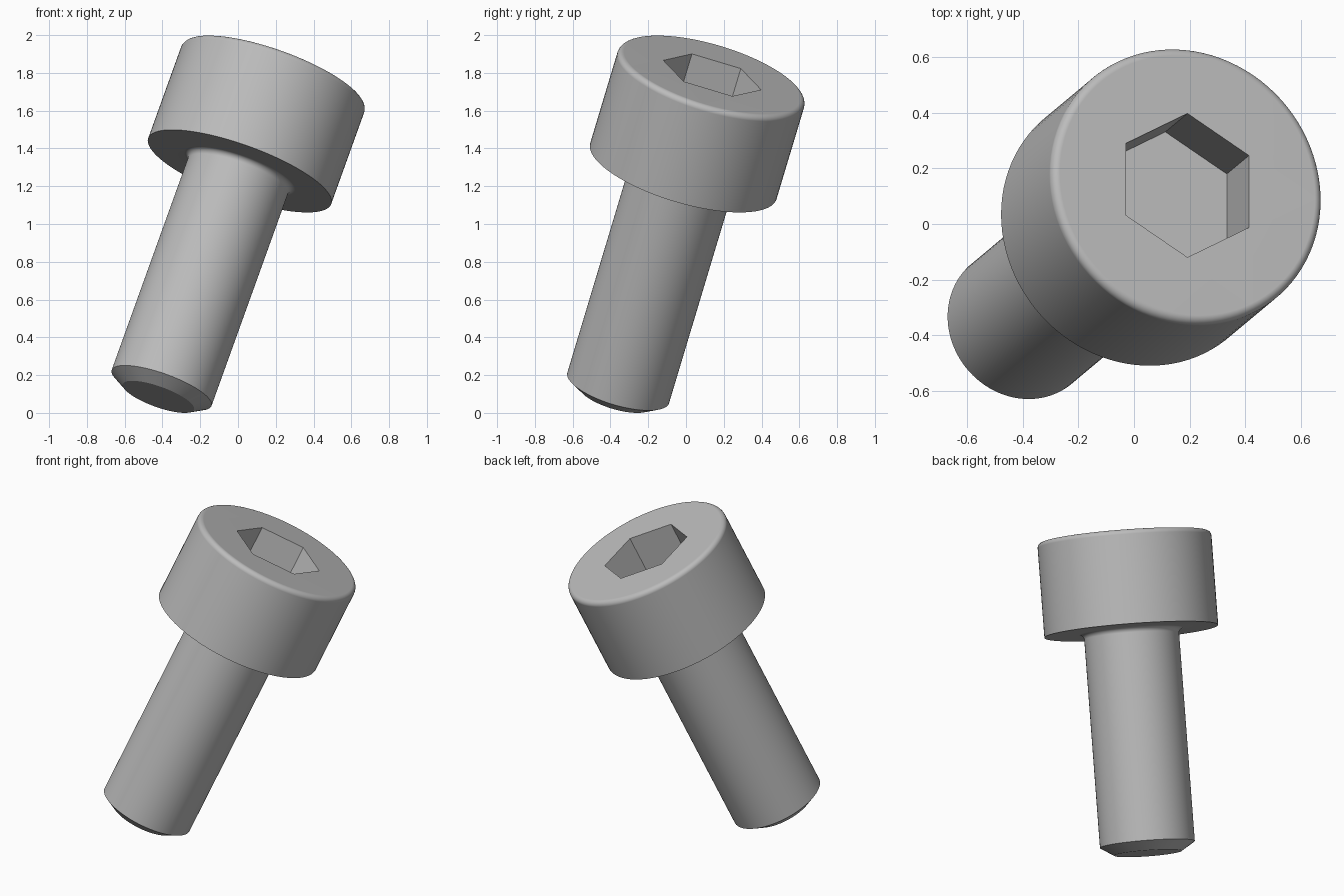
import bpy
import bmesh
from math import sin, cos, pi, radians
from mathutils import Matrix, Vector

cube = bpy.data.objects.get("Cube")
if cube:
    bpy.data.objects.remove(cube, do_unlink=True)

# Sizes along the screw's own axis, with the head's underside at zero
HEAD_R, HEAD_H = 0.515, 0.562
SHANK_R, SHANK_L = 0.281, 1.32
TIP_R, TIP_H = 0.2, 0.052
EDGE_R, NECK_R = 0.03, 0.03
HEX_R, HEX_DEPTH = 0.27, 0.244
SEGMENTS, STEPS = 96, 6


def arc(radius, height, size, start, end):
    """Points of a quarter round in the profile plane."""
    angles = [radians(start + (end - start) * i / STEPS) for i in range(STEPS + 1)]
    return [(radius + size * cos(a), height + size * sin(a)) for a in angles]


def ring(bm, radius, height, count, phase=0.0):
    """A closed loop of vertices around the axis."""
    turns = [phase + 2 * pi * i / count for i in range(count)]
    return [bm.verts.new((radius * cos(t), radius * sin(t), height)) for t in turns]


def wall(bm, low, high):
    """Quads between two loops of equal length."""
    n = len(low)
    for i in range(n):
        j = (i + 1) % n
        bm.faces.new((low[i], low[j], high[j], high[i]))


bm = bmesh.new()

# Outer profile: chamfered tip, shank, neck fillet, head, rounded top edge
profile = [(TIP_R, -SHANK_L), (SHANK_R, TIP_H - SHANK_L)]
profile += arc(SHANK_R + NECK_R, -NECK_R, NECK_R, 180, 90)
profile += [(HEAD_R, 0)]
profile += arc(HEAD_R - EDGE_R, HEAD_H - EDGE_R, EDGE_R, 0, 90)
rings = [ring(bm, r, z, SEGMENTS) for r, z in profile]
for low, high in zip(rings, rings[1:]):
    wall(bm, low, high)
bm.faces.new(rings[0])

# Hexagonal socket with a flat floor
mouth = ring(bm, HEX_R, HEAD_H, 6, pi / 2)
floor = ring(bm, HEX_R, HEAD_H - HEX_DEPTH, 6, pi / 2)
wall(bm, mouth, floor)
bm.faces.new(floor)

# Flat top of the head around the socket
rim_edges = [e for e in bm.edges if e.is_boundary]
bmesh.ops.triangle_fill(bm, edges=rim_edges, use_beauty=True, normal=(0, 0, 1))
bmesh.ops.recalc_face_normals(bm, faces=bm.faces)

mesh = bpy.data.meshes.new("socket_head_screw")
bm.to_mesh(mesh)
bm.free()

# Lean the screw along its axis, keeping one socket corner pointing back
axis = Vector((0.326, 0.272, 0.905)).normalized()
back = Vector((0, axis.z, -axis.y)).normalized()
side = back.cross(axis)
lean = Matrix((side, back, axis)).transposed().to_4x4()
mesh.transform(Matrix.Translation((0.009, -0.014, 1.28)) @ lean)

# Plain grey metal
grey = bpy.data.materials.new("grey_metal")
grey.use_nodes = True
colour = (0.5, 0.5, 0.5, 1)
grey.diffuse_color = colour
grey.node_tree.nodes["Principled BSDF"].inputs["Base Color"].default_value = colour
mesh.materials.append(grey)

screw = bpy.data.objects.new("socket_head_screw", mesh)
bpy.context.collection.objects.link(screw)
bpy.ops.object.select_all(action="DESELECT")
screw.select_set(True)
bpy.context.view_layer.objects.active = screw
bpy.ops.object.shade_smooth_by_angle(angle=radians(30))
normals = screw.modifiers.new("even_shading", "WEIGHTED_NORMAL")
normals.keep_sharp = True
